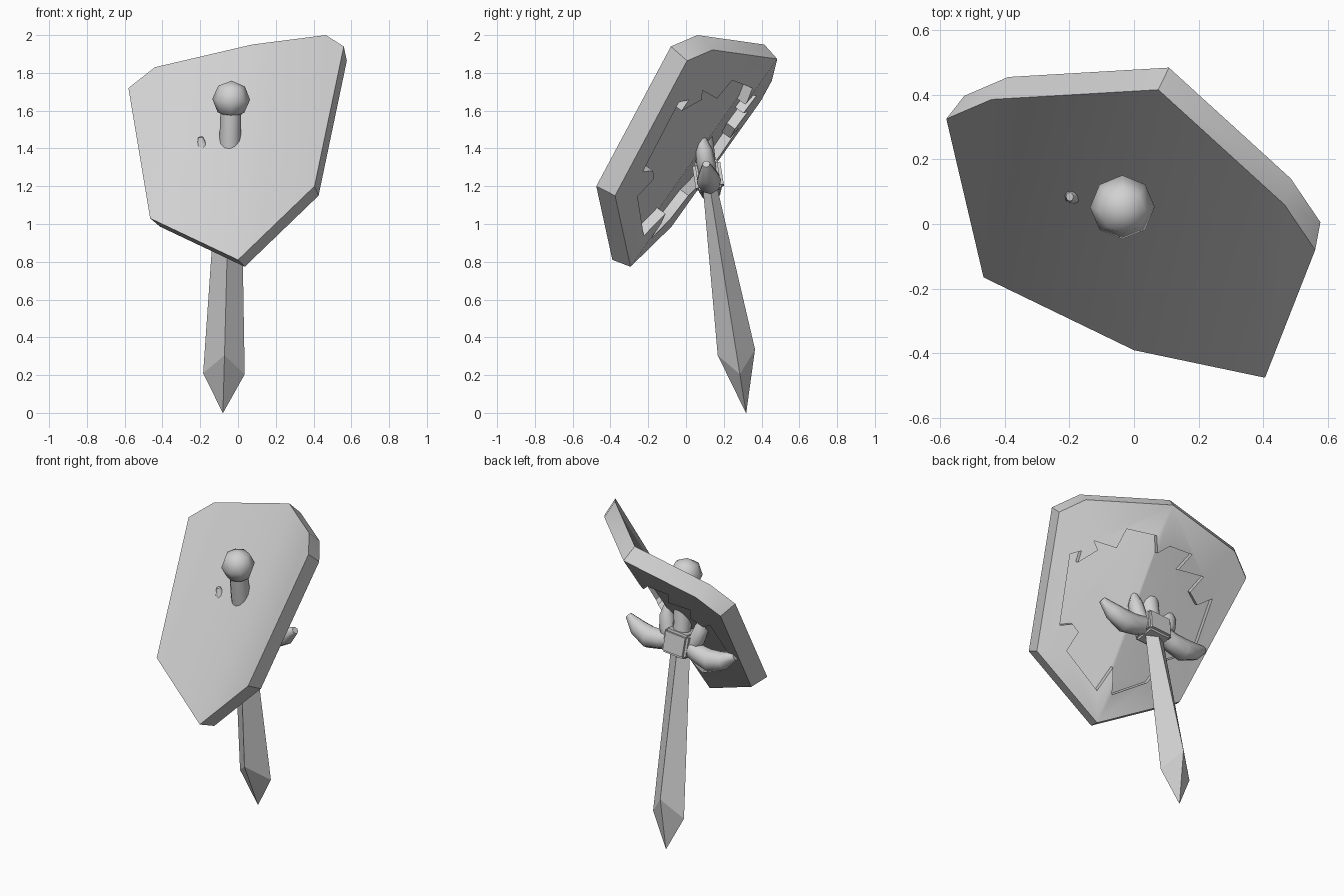
import bpy, bmesh, math
from mathutils import Vector, Matrix

old = bpy.data.objects.get("Cube")
if old:
    bpy.data.objects.remove(old, do_unlink=True)

GREY = 0.64
mat = bpy.data.materials.new("plain grey")
mat.use_nodes = True
mat.diffuse_color = (GREY, GREY, GREY, 1)
mat.node_tree.nodes["Principled BSDF"].inputs["Base Color"].default_value = mat.diffuse_color


def finish(name, bm, matrix=None, triangulate=False):
    """Turn a bmesh into a named object with the shared material."""
    bmesh.ops.recalc_face_normals(bm, faces=bm.faces)
    if triangulate:
        bmesh.ops.triangulate(bm, faces=bm.faces)
    if matrix:
        bm.transform(matrix)
    mesh = bpy.data.meshes.new(name)
    bm.to_mesh(mesh)
    bm.free()
    mesh.materials.append(mat)
    obj = bpy.data.objects.new(name, mesh)
    bpy.context.collection.objects.link(obj)
    return obj


def smooth(obj, degrees):
    bpy.ops.object.select_all(action='DESELECT')
    obj.select_set(True)
    bpy.context.view_layer.objects.active = obj
    bpy.ops.object.shade_smooth_by_angle(angle=math.radians(degrees))


def boolean(obj, other, operation):
    """Apply a boolean and throw the helper away."""
    mod = obj.modifiers.new("cut", 'BOOLEAN')
    mod.operation, mod.object, mod.solver = operation, other, 'EXACT'
    other.hide_render = True
    bpy.context.view_layer.objects.active = obj
    bpy.ops.object.modifier_apply(modifier=mod.name)
    bpy.data.objects.remove(other, do_unlink=True)


def loft(bm, stations, sides):
    """Skin elliptical rings (centre, half width, half depth) along a path in the xz plane."""
    rings = []
    depth_axis = Vector((0, 1, 0))
    for i, (centre, a, b) in enumerate(stations):
        before = Vector(stations[max(i - 1, 0)][0])
        after = Vector(stations[min(i + 1, len(stations) - 1)][0])
        wide_axis = depth_axis.cross((after - before).normalized())
        ring = []
        for k in range(sides):
            t = math.tau * k / sides
            ring.append(bm.verts.new(Vector(centre) + wide_axis * a * math.cos(t)
                                     + depth_axis * b * math.sin(t)))
        rings.append(ring)
    for low, high in zip(rings, rings[1:]):
        for k in range(sides):
            j = (k + 1) % sides
            bm.faces.new((low[k], low[j], high[j], high[k]))
    bm.faces.new(rings[0])
    bm.faces.new(rings[-1])


# Shield: a folded plate with its crease running from the first corner to the fifth
CORNERS = [Vector(p) for p in (
    (.075, .415, 1.95), (.465, .06, 2), (.56, -.08, 1.94), (.405, -.475, 1.2),
    (0, -.39, .81), (-.465, -.165, 1.03), (-.58, .325, 1.72), (-.44, .385, 1.83))]
CREASE_END = 4
CENTRE = Vector((.02, .01, 1.5))
NORMAL = Vector((-.324, -.763, .56)).normalized()
ACROSS = Vector((.92, -.391, 0)).normalized()
UP = NORMAL.cross(ACROSS)


def folded_slab(name, near, far, shrink):
    bm = bmesh.new()
    front = [bm.verts.new(p - NORMAL * near) for p in CORNERS]
    back = [bm.verts.new(CENTRE + (p - CENTRE) * shrink - NORMAL * far) for p in CORNERS]
    for side in (front, back):
        bm.faces.new(side[:CREASE_END + 1])
        bm.faces.new(side[CREASE_END:] + side[:1])
    for i in range(len(CORNERS)):
        j = (i + 1) % len(CORNERS)
        bm.faces.new((front[i], front[j], back[j], back[i]))
    return finish(name, bm, triangulate=True)


shield = folded_slab("shield", 0, .108, .965)

# Jagged emblem sunk into the back of the shield
EMBLEM = [(.13, .39), (-.04, .38), (-.06, .28), (-.13, .33), (-.28, .3), (-.21, .2),
          (-.38, .18), (-.31, .08), (-.37, .01), (-.46, .06), (-.4, -.27), (-.22, -.34),
          (-.14, -.48), (.07, -.58), (.09, -.42), (.16, -.57), (.36, -.37), (.31, -.25),
          (.35, -.21), (.42, -.23), (.42, .19), (.36, .22), (.37, .15), (.27, .24),
          (.3, .29), (.17, .27)]
bm = bmesh.new()
outline = bm.faces.new([bm.verts.new(CENTRE + ACROSS * u + UP * v - NORMAL * .6)
                        for u, v in EMBLEM])
pulled = bmesh.ops.extrude_face_region(bm, geom=[outline])
bmesh.ops.translate(bm, vec=NORMAL * 1.2,
                    verts=[g for g in pulled["geom"] if isinstance(g, bmesh.types.BMVert)])
prism = finish("emblem_prism", bm)
pocket = folded_slab("emblem_pocket", .048, .25, 1)
boolean(pocket, prism, 'INTERSECT')
boolean(shield, pocket, 'DIFFERENCE')
smooth(shield, 36)

# Sword frame: local z runs from the point to the pommel
TIP = Vector((-.08, .318, 0))
POMMEL = Vector((-.036, .052, 1.66))
axis = (POMMEL - TIP).normalized()
depth = axis.cross(Vector((1, 0, 0))).normalized()
side = depth.cross(axis)
SWORD = Matrix.Translation(TIP) @ Matrix((side, depth, axis)).transposed().to_4x4()
LENGTH = (POMMEL - TIP).length
GUARD = 1.27

# Blade: diamond section, its edges ending lower than its ridges
bm = bmesh.new()
loft(bm, [((0, 0, 0), .001, .001), ((0, 0, .325), .11, .1), ((0, 0, GUARD), .065, .033)], 4)
for v in bm.verts:
    if abs(v.co.x) > .1:
        v.co.z -= .115
blade = finish("blade", bm, SWORD)

# Grip through the shield
bm = bmesh.new()
loft(bm, [((0, 0, GUARD), .05, .05), ((0, 0, GUARD + .2), .057, .057),
          ((0, 0, LENGTH - .05), .055, .055)], 12)
smooth(finish("grip", bm, SWORD), 60)

# Pommel ball
bm = bmesh.new()
bmesh.ops.create_uvsphere(bm, u_segments=8, v_segments=4, radius=.1)
smooth(finish("pommel", bm, SWORD @ Matrix.Translation((0, 0, LENGTH))), 60)

# Guard: centre block, two sweeping wings and two short prongs
TILT = SWORD @ Matrix.Translation((0, 0, GUARD)) @ Matrix.Rotation(math.radians(-6), 4, 'Y')
bm = bmesh.new()
bmesh.ops.create_cube(bm, size=1, matrix=Matrix.Diagonal((.17, .15, .15, 1)))
bmesh.ops.bevel(bm, geom=bm.edges[:], offset=.015, segments=2, affect='EDGES')
smooth(finish("guard_block", bm, TILT), 50)

WING = [(.04, 0, .055, .06), (.13, -.03, .06, .06), (.22, -.045, .07, .065),
        (.31, -.015, .055, .05), (.385, .035, .022, .02)]
PRONG = [(.07, -.01, .045, .045), (.11, .06, .05, .05), (.125, .13, .045, .045),
         (.135, .22, .012, .014)]
for label, sign in (("left", 1), ("right", -1)):
    for part, path in (("wing", WING), ("prong", PRONG)):
        bm = bmesh.new()
        loft(bm, [((sign * x, 0, z), a, b) for x, z, a, b in path], 8)
        smooth(finish(f"guard_{part}_{label}", bm, TILT), 50)
